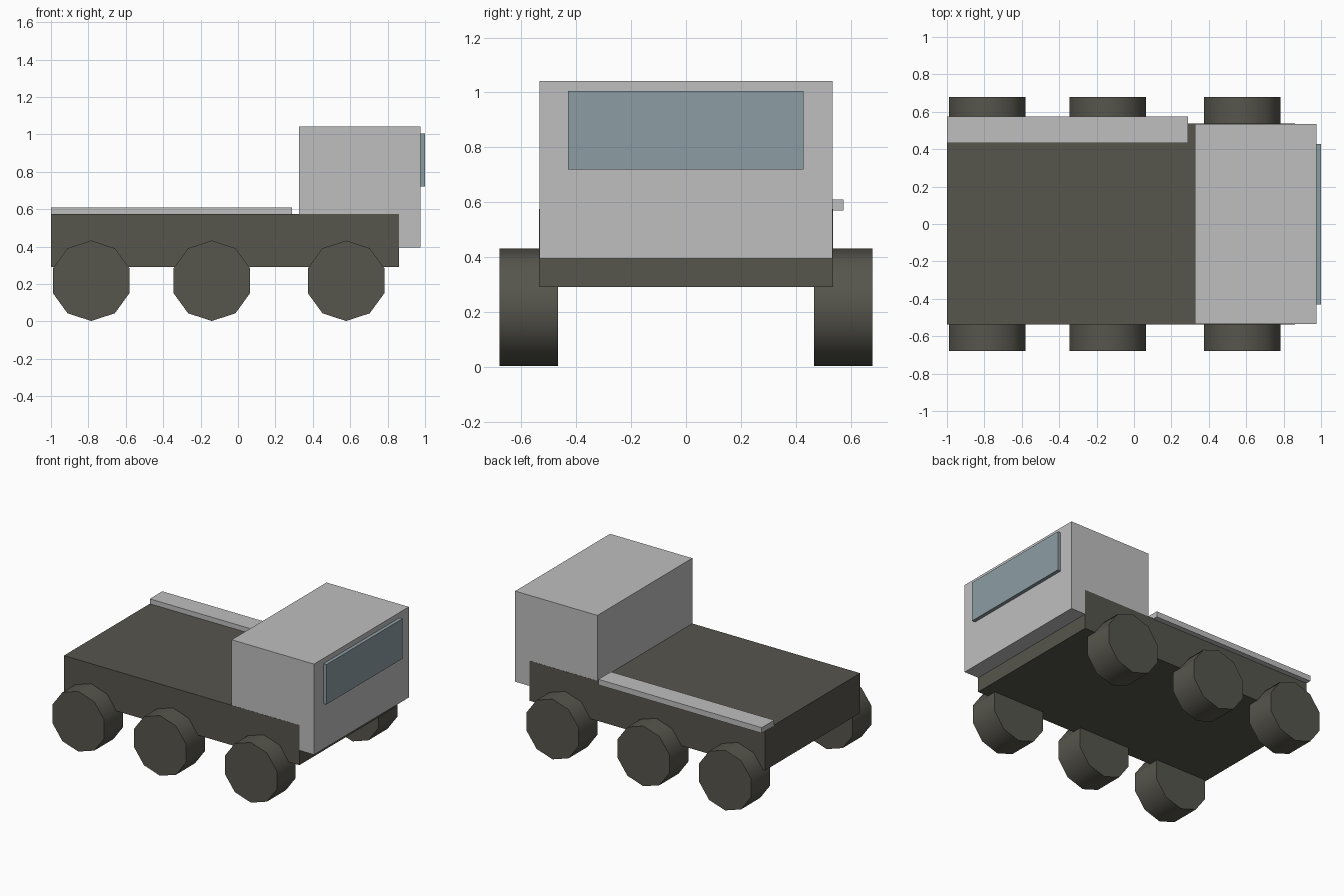
import bpy
import math

cube = bpy.data.objects.get("Cube")
if cube:
    bpy.data.objects.remove(cube, do_unlink=True)


def material(name, colour):
    mat = bpy.data.materials.new(name)
    mat.use_nodes = True
    mat.diffuse_color = (*colour, 1)
    mat.node_tree.nodes["Principled BSDF"].inputs["Base Color"].default_value = (*colour, 1)
    return mat


light_grey = material("light grey", (0.52, 0.52, 0.52))
dark_olive = material("dark olive grey", (0.093, 0.091, 0.073))
glass_blue = material("glass blue", (0.265, 0.335, 0.365))


def box(name, x, y, z, mat):
    """Box spanning the (low, high) range on each axis."""
    spans = (x, y, z)
    bpy.ops.mesh.primitive_cube_add(size=1, location=[(a + b) / 2 for a, b in spans])
    obj = bpy.context.object
    obj.name = name
    obj.scale = [b - a for a, b in spans]
    bpy.ops.object.transform_apply(location=False, rotation=False, scale=True)
    obj.data.materials.append(mat)
    return obj


# Body: the chassis sides sit a hair proud of the cab sides
box("chassis", (-1, 0.86), (-0.536, 0.536), (0.29, 0.575), dark_olive)
box("cab", (0.325, 0.975), (-0.535, 0.535), (0.395, 1.042), light_grey)
box("windscreen", (0.97, 1), (-0.43, 0.428), (0.72, 1.005), glass_blue)

# Single rail along the left edge of the flatbed
box("side_rail", (-1, 0.29), (0.433, 0.574), (0.57, 0.61), light_grey)

# Three axles of ten-sided wheels, a corner pointing straight down
RADIUS, WIDTH, TRACK = 0.215, 0.214, 0.573
for axle, x in (("rear", -0.785), ("middle", -0.14), ("front", 0.578)):
    for side, sign in (("left", 1), ("right", -1)):
        bpy.ops.mesh.primitive_cylinder_add(
            vertices=10, radius=RADIUS, depth=WIDTH,
            location=(x, sign * TRACK, RADIUS + 0.002), rotation=(math.pi / 2, 0, 0))
        wheel = bpy.context.object
        wheel.name = f"{axle}_wheel_{side}"
        wheel.data.materials.append(dark_olive)
        bpy.ops.object.shade_smooth_by_angle(angle=math.radians(45))
